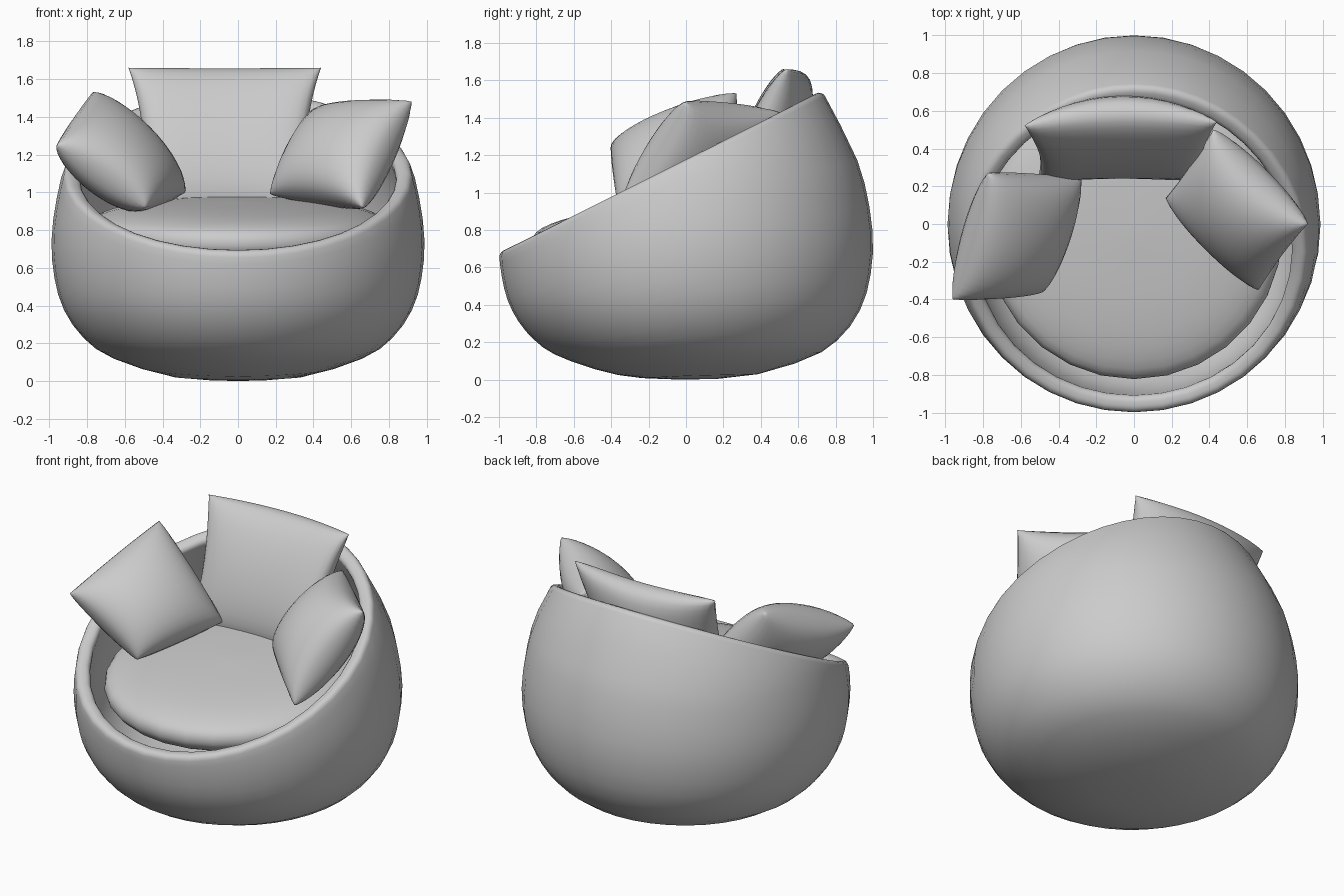
import bpy, bmesh
from math import sin, cos, pi
from mathutils import Vector

if "Cube" in bpy.data.objects:
    bpy.data.objects.remove(bpy.data.objects["Cube"])


def finish(name, bm):
    """Weld, smooth and link a bmesh as a named object."""
    bmesh.ops.remove_doubles(bm, verts=bm.verts, dist=0.0005)
    for f in bm.faces:
        f.smooth = True
    me = bpy.data.meshes.new(name)
    bm.to_mesh(me)
    bm.free()
    ob = bpy.data.objects.new(name, me)
    bpy.context.collection.objects.link(ob)
    return ob


def add_grid(bm, rows, flip=False):
    """Skin rows of points with quads."""
    vs = [[bm.verts.new(p) for p in row] for row in rows]
    for a, b in zip(vs, vs[1:]):
        for i in range(len(a) - 1):
            q = [a[i], a[i + 1], b[i + 1], b[i]]
            bm.faces.new(q[::-1] if flip else q)


def sample(profile, t):
    """Catmull-Rom point (radius, z) at t in 0..1 along a profile."""
    n = len(profile) - 1
    k = min(int(t * n), n - 1)
    f = t * n - k
    a, b, c, d = (Vector(profile[min(max(j, 0), n)]) for j in (k - 1, k, k + 1, k + 2))
    return 0.5 * (2 * b + (c - a) * f + (2 * a - 5 * b + 4 * c - d) * f * f
                  + (3 * b - a - 3 * c + d) * f ** 3)


def lathe(name, profile, segs, rings, end=lambda ang: 1.0, centre_y=0.0):
    """Revolve a profile; end(angle) says how far up the profile to go."""
    rows = []
    for k in range(rings + 1):
        row = []
        for i in range(segs + 1):
            a = 2 * pi * i / segs
            r, z = sample(profile, end(a) * k / rings)
            row.append((max(r, 0) * cos(a), max(r, 0) * sin(a) + centre_y, max(z, 0)))
        rows.append(row)
    bm = bmesh.new()
    add_grid(bm, rows)
    return finish(name, bm)


# Round tub cut off by a slanted rim plane
TUB = [(0, 0), (.34, .02), (.67, .12), (.83, .23), (.935, .38), (.985, .55),
       (1, .75), (.97, .98), (.905, 1.2), (.73, 1.54), (.65, 1.68)]


def rim_end(ang):
    lo, hi = 0.0, 1.0
    for _ in range(30):
        t = (lo + hi) / 2
        r, z = sample(TUB, t)
        if z < 0.69 + 0.496 * (r * sin(ang) + 1):
            lo = t
        else:
            hi = t
    return lo


tub = lathe("tub_shell", TUB, 40, 16, rim_end)
tub.scale.x = 0.988
wall = tub.modifiers.new("wall", 'SOLIDIFY')
wall.thickness = 0.09
wall.offset = -1
lip = tub.modifiers.new("lip", 'BEVEL')
lip.width = 0.035
lip.segments = 4
lip.limit_method = 'ANGLE'
lip.angle_limit = 1.0

# Domed seat cushion, tipped down slightly at the front
SEAT = [(0, .68), (.4, .68), (.68, .70), (.765, .75), (.785, .81), (.75, .87),
        (.62, .915), (.42, .94), (.2, .95), (0, .955)]
seat = lathe("seat_cushion", SEAT, 28, 24, centre_y=0.04)
seat.rotation_euler.x = 0.1


def pillow(name, tl, tr, bl, br, thick, pinch=(.05, .05), bow=0.0, n=18):
    """Stuffed pillow between four corners, seen from its front face."""
    tl, tr, bl, br = map(Vector, (tl, tr, bl, br))
    normal = (tr - tl + br - bl).cross(tl - bl + tr - br).normalized()
    steps = [sin(pi / 2 * (2 * i / n - 1)) for i in range(n + 1)]
    bm = bmesh.new()
    for side in (1, -1):
        rows = []
        for t in steps:
            row = []
            for s in steps:
                u = (1 + s * (1 - pinch[0] * (1 - t * t))) / 2
                v = (1 + t * (1 - pinch[1] * (1 - s * s))) / 2
                p = bl.lerp(br, u).lerp(tl.lerp(tr, u), v)
                puff = thick / 2 * max((1 - s * s) * (1 - t * t), 0) ** 0.42
                row.append(p + normal * (side * puff - bow * (1 - s * s)))
            rows.append(row)
        add_grid(bm, rows, flip=side < 0)
    return finish(name, bm)


# Three loose pillows: one bowed against the back, one on each side
pillow("back_pillow", (-.58, .52, 1.66), (.44, .54, 1.66),
       (-.51, .24, .93), (.37, .24, .93), .32, pinch=(.09, -.05), bow=0.08)
pillow("left_pillow", (-.96, -.40, 1.25), (-.77, .27, 1.53),
       (-.49, -.36, .92), (-.28, .24, 1.0), .40, pinch=(.0, -.02))
pillow("right_pillow", (.42, .50, 1.43), (.92, 0, 1.48),
       (.17, .14, .99), (.66, -.35, .92), .40, pinch=(.03, .04))
